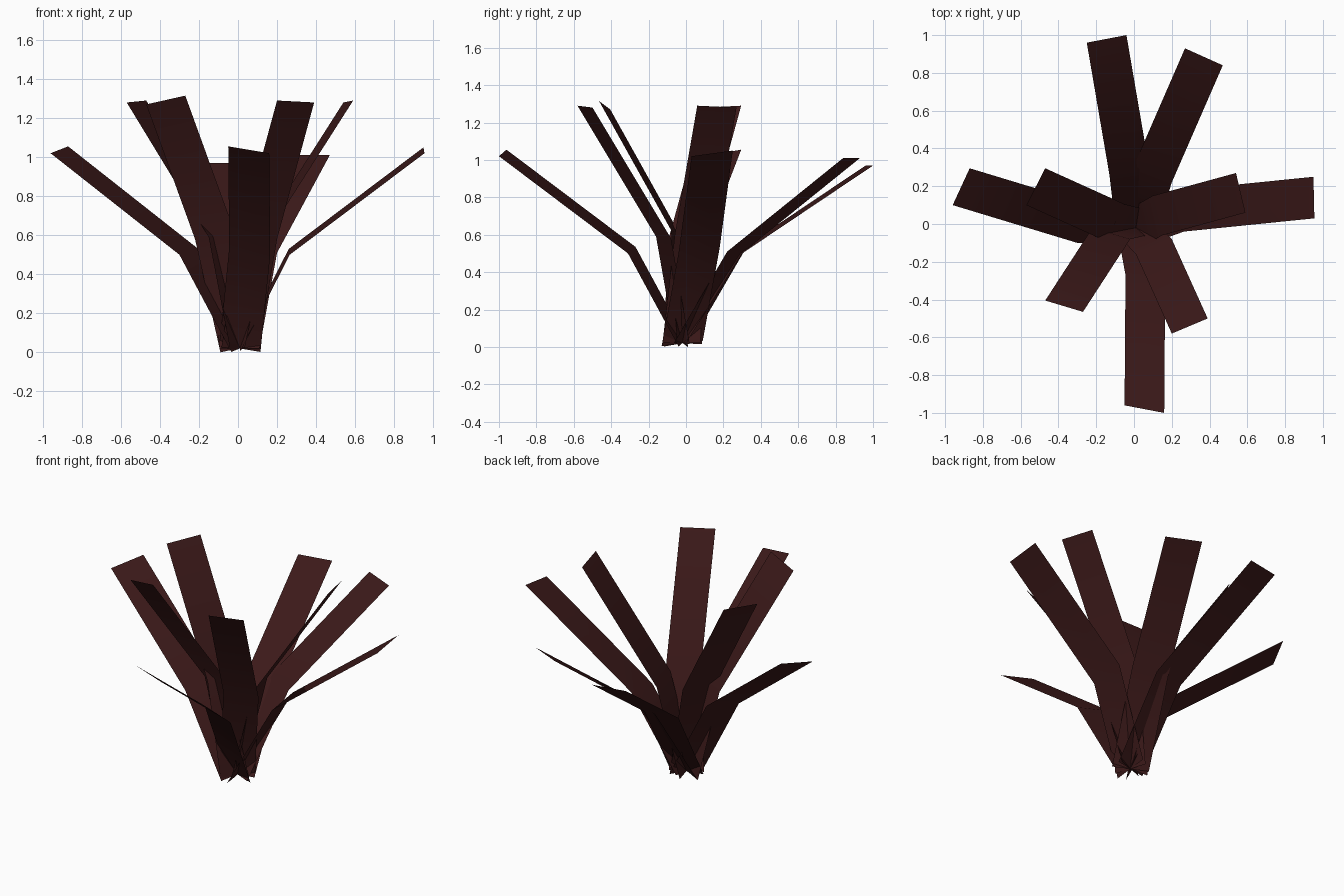
import bpy
from mathutils import Vector

if "Cube" in bpy.data.objects:
    bpy.data.objects.remove(bpy.data.objects["Cube"])

# dark red leaf colour
mat = bpy.data.materials.new("dark_red_leaf")
mat.diffuse_color = (0.045, 0.010, 0.010, 1)
mat.use_nodes = True
mat.node_tree.nodes["Principled BSDF"].inputs["Base Color"].default_value = mat.diffuse_color

BASE = Vector((0.01, -0.02, 0.02))

# each leaf: the two tip corners and the run from the bend to the tip
outer_leaves = [
    ((-0.25, 0.96, 0.97), (-0.04, 1.00, 0.97), (-0.12, 0.70, 0.47)),
    ((0.27, 0.93, 1.01), (0.47, 0.84, 1.01), (0.27, 0.62, 0.50)),
    ((0.95, 0.25, 1.05), (0.955, 0.03, 1.02), (0.69, 0.07, 0.52)),
    ((0.16, -1.00, 1.02), (-0.05, -0.96, 1.055), (-0.005, -0.69, 0.52)),
    ((-0.96, 0.10, 1.02), (-0.87, 0.295, 1.055), (-0.66, 0.20, 0.52)),
]
inner_leaves = [
    ((0.54, 0.27, 1.28), (0.59, 0.06, 1.29), (0.44, 0.12, 0.69)),
    ((0.39, -0.50, 1.28), (0.20, -0.58, 1.29), (0.19, -0.42, 0.70)),
    ((-0.27, -0.465, 1.315), (-0.47, -0.405, 1.27), (-0.25, -0.385, 0.69)),
    ((-0.57, 0.10, 1.28), (-0.47, 0.295, 1.29), (-0.42, 0.19, 0.69)),
]


def leaf(name, a, b, run):
    """Flat strip of constant width: base, bend, tip."""
    a, b, run = Vector(a), Vector(b), Vector(run)
    half = (b - a) / 2
    tip = (a + b) / 2
    verts = []
    for c in (BASE, tip - run, tip):
        verts += [c - half, c + half]
    lowest = min(v.z for v in verts)
    for v in verts[:2]:
        v.z -= min(lowest, 0)
    mesh = bpy.data.meshes.new(name)
    mesh.from_pydata(verts, [], [(0, 1, 3, 2), (2, 3, 5, 4)])
    mesh.materials.append(mat)
    mesh.shade_smooth()
    obj = bpy.data.objects.new(name, mesh)
    bpy.context.collection.objects.link(obj)


# low spreading leaves and tall upright leaves
for label, leaves in (("outer_leaf", outer_leaves), ("inner_leaf", inner_leaves)):
    for i, (a, b, run) in enumerate(leaves):
        leaf(f"{label}_{i + 1}", a, b, run)
